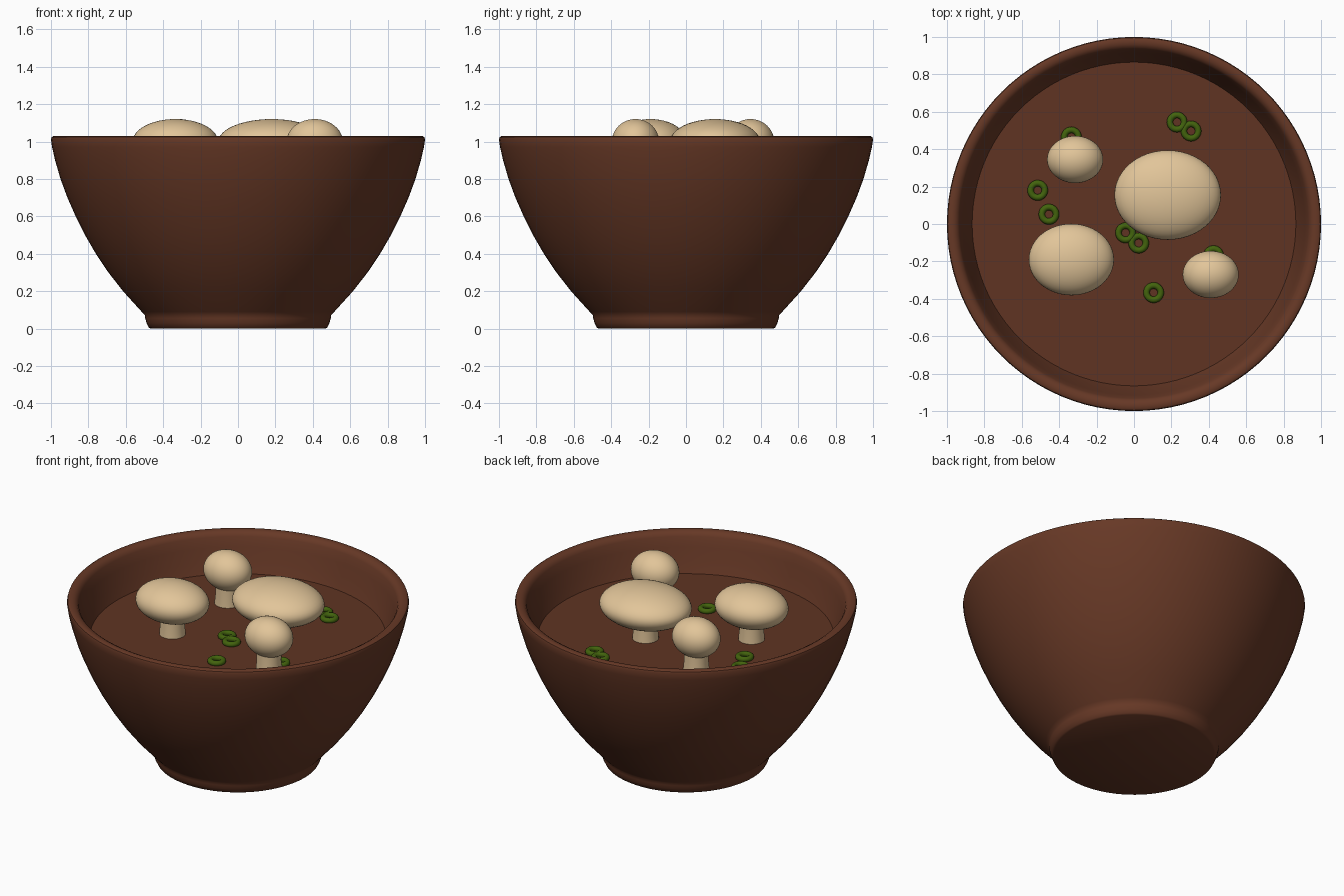
import bpy, bmesh, math
from mathutils import Matrix

if "Cube" in bpy.data.objects:
    bpy.data.objects.remove(bpy.data.objects["Cube"])


def material(name, rgb):
    m = bpy.data.materials.new(name)
    m.diffuse_color = (*rgb, 1)
    m.use_nodes = True
    m.node_tree.nodes["Principled BSDF"].inputs["Base Color"].default_value = m.diffuse_color
    return m


CLAY = material("brown clay", (0.135, 0.040, 0.019))
BROTH = material("brown broth", (0.115, 0.034, 0.016))
CREAM = material("cream mushroom", (0.76, 0.56, 0.32))
GREEN = material("onion green", (0.055, 0.125, 0.004))


def finish(name, bm, mat, angle=40):
    bmesh.ops.recalc_face_normals(bm, faces=bm.faces)
    me = bpy.data.meshes.new(name)
    bm.to_mesh(me)
    bm.free()
    me.materials.append(mat)
    ob = bpy.data.objects.new(name, me)
    bpy.context.collection.objects.link(ob)
    bpy.ops.object.select_all(action='DESELECT')
    ob.select_set(True)
    bpy.context.view_layer.objects.active = ob
    bpy.ops.object.shade_smooth_by_angle(angle=math.radians(angle))
    return ob


def lathe(bm, profile, steps, closed=False):
    """Spin an (r, z) profile around the z axis."""
    verts = [bm.verts.new((r, 0, z)) for r, z in profile]
    pairs = list(zip(verts, verts[1:]))
    if closed:
        pairs.append((verts[-1], verts[0]))
    edges = [bm.edges.new(p) for p in pairs]
    bmesh.ops.spin(bm, geom=verts + edges, cent=(0, 0, 0), axis=(0, 0, 1),
                   angle=2 * math.pi, steps=steps)
    bmesh.ops.remove_doubles(bm, verts=bm.verts, dist=1e-5)


# Bowl: foot, flared outer wall, rounded rim, inner wall down to the base
bowl_profile = [
    (0, 0), (0.468, 0), (0.478, 0.006), (0.489, 0.03), (0.496, 0.055), (0.498, 0.072),
    (0.515, 0.09), (0.615, 0.20), (0.693, 0.30), (0.76, 0.40), (0.818, 0.50),
    (0.868, 0.60), (0.912, 0.70), (0.949, 0.80), (0.978, 0.90), (0.994, 0.97),
    (1.0, 1.01), (0.996, 1.023), (0.985, 1.03), (0.96, 1.027), (0.943, 1.018),
    (0.932, 1.0), (0.915, 0.94), (0.89, 0.86), (0.862, 0.78),
    (0.78, 0.60), (0.66, 0.40), (0.50, 0.20), (0, 0.12)]
bm = bmesh.new()
lathe(bm, bowl_profile, 96)
finish("bowl", bm, CLAY)

# Soup surface
bm = bmesh.new()
bmesh.ops.create_circle(bm, cap_ends=True, segments=96, radius=0.866,
                        matrix=Matrix.Translation((0, 0, 0.79)))
finish("soup", bm, BROTH)

# Mushrooms: oval cap on a slightly flared stem
for i, (x, y, width) in enumerate([(0.18, 0.155, 0.285), (-0.335, -0.19, 0.228),
                                   (-0.315, 0.345, 0.15), (0.41, -0.27, 0.15)], 1):
    bm = bmesh.new()
    bmesh.ops.create_uvsphere(bm, u_segments=48, v_segments=24, radius=1)
    bmesh.ops.scale(bm, vec=(width, width * 0.84, 0.12), verts=bm.verts)
    finish(f"mushroom_cap_{i}", bm, CREAM).location = (x, y, 1.0)

    bm = bmesh.new()
    lathe(bm, [(0, 0.76), (0.078, 0.76), (0.077, 0.80), (0.072, 0.85),
               (0.074, 0.95), (0, 0.95)], 32)
    finish(f"mushroom_stem_{i}", bm, CREAM).location = (x, y, 0)

# Floating onion rings
rings = [(0.23, 0.545), (0.305, 0.497), (-0.335, 0.465), (-0.515, 0.18), (-0.455, 0.052),
         (-0.045, -0.047), (0.025, -0.102), (0.425, -0.17), (0.105, -0.367)]
for i, (x, y) in enumerate(rings, 1):
    bm = bmesh.new()
    section = [(0.038 + 0.017 * math.cos(a), 0.017 * math.sin(a))
               for a in (math.tau * k / 12 for k in range(12))]
    lathe(bm, section, 32, closed=True)
    finish(f"onion_ring_{i}", bm, GREEN).location = (x, y, 0.80)
